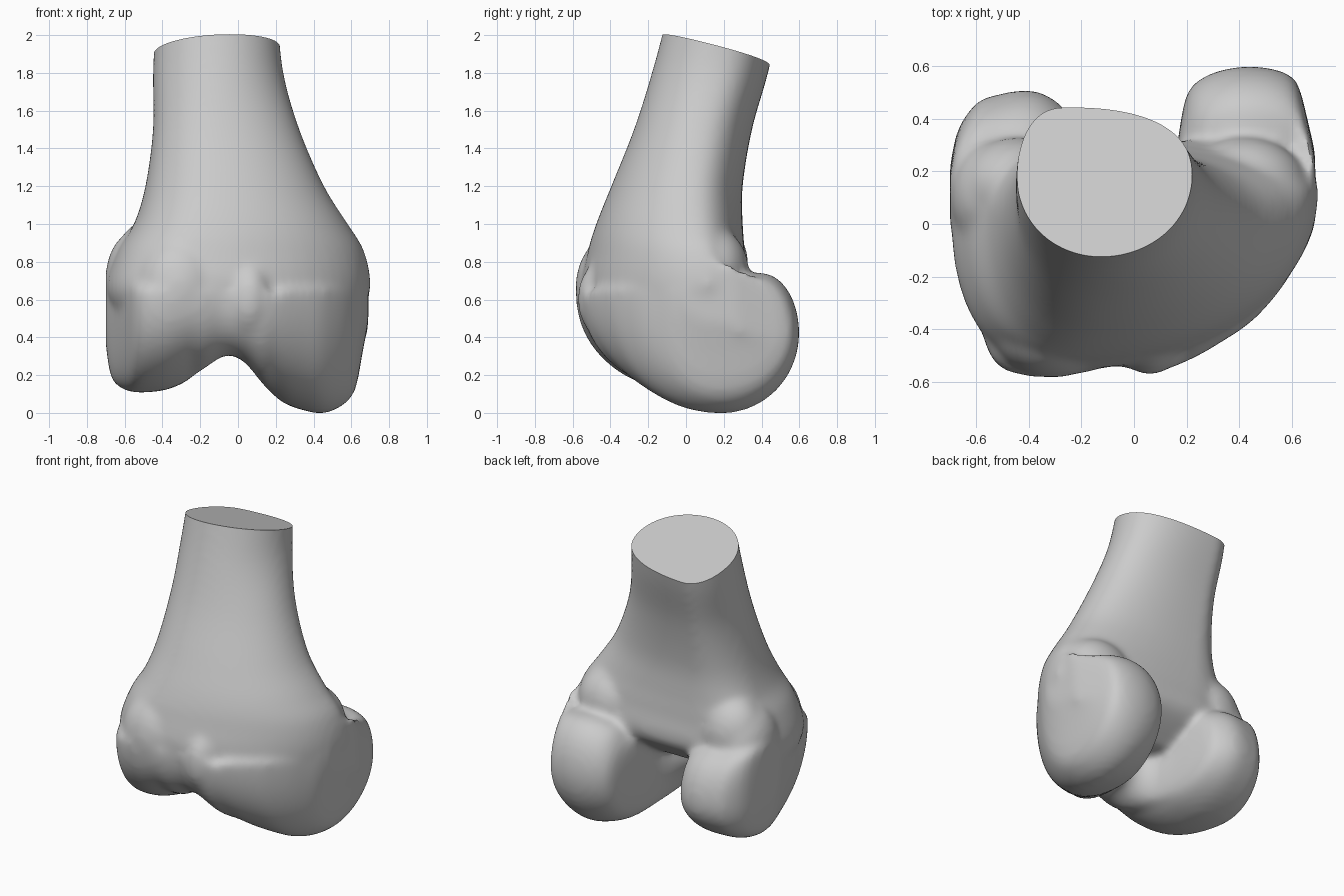
import bpy, bmesh, math
from mathutils import Vector

cube = bpy.data.objects.get("Cube")
if cube:
    bpy.data.objects.remove(cube)

bone_mat = bpy.data.materials.new("bone grey")
bone_mat.use_nodes = True
GREY = (0.6, 0.6, 0.6, 1)
bone_mat.diffuse_color = GREY
bone_mat.node_tree.nodes["Principled BSDF"].inputs["Base Color"].default_value = GREY


def ring(west, south, east, north, powers, steps=16):
    """Closed outline through four extreme points, one superellipse per quarter."""
    pts = []
    quarters = [(west, south, 0), (east, south, 1), (east, north, 0), (west, north, 1)]
    for (side, pole, flip), p in zip(quarters, powers):
        for i in range(steps):
            t = (steps - i if flip else i) / steps * math.pi / 2
            c, s = max(math.cos(t), 0) ** (2 / p), max(math.sin(t), 0) ** (2 / p)
            pts.append((pole[0] + (side[0] - pole[0]) * c,
                        side[1] + (pole[1] - side[1]) * s))
    return pts


def smooth_rows(rows, n=5):
    """Fill in rows of section values along a smooth curve."""
    padded = [rows[0]] + rows + [rows[-1]]
    out = []
    for a, b, c, d in zip(padded, padded[1:], padded[2:], padded[3:]):
        for k in range(n):
            t = k / n
            out.append([q + t / 2 * (r - p + t * (2 * p - 5 * q + 4 * r - s + t * (3 * (q - r) + s - p)))
                        for p, q, r, s in zip(a, b, c, d)])
    return out + [rows[-1]]


def loft(bm, rings):
    """Skin a list of rings and close both ends."""
    loops = [[bm.verts.new(v) for v in r] for r in rings]
    faces = [bm.faces.new(loops[0]), bm.faces.new(loops[-1])]
    for a, b in zip(loops, loops[1:]):
        for i in range(len(a)):
            j = (i + 1) % len(a)
            faces.append(bm.faces.new((a[i], a[j], b[j], b[i])))
    bmesh.ops.recalc_face_normals(bm, faces=faces)


def knob(bm, centre, size):
    """Ellipsoid swelling."""
    made = bmesh.ops.create_icosphere(bm, subdivisions=4, radius=1)["verts"]
    for v in made:
        v.co = Vector(centre) + Vector(a * b for a, b in zip(v.co, size))


bm = bmesh.new()

# Shaft flaring down: height, left, right, front, back, front x, back x, side y, front corner
shaft = [
    (2.10, -.435, .21, -.10, .50, -.12, -.29, .20, 2.0),
    (1.80, -.45, .24, -.18, .435, -.12, -.28, .15, 2.0),
    (1.50, -.45, .325, -.275, .35, -.12, -.27, .06, 2.1),
    (1.20, -.49, .455, -.395, .30, -.12, -.26, .02, 2.2),
    (1.00, -.55, .58, -.475, .30, -.15, -.24, .04, 2.4),
    (.85, -.64, .67, -.52, .31, -.20, -.20, .09, 2.6),
    (.65, -.70, .70, -.55, .31, -.22, -.10, .12, 2.7),
    (.48, -.62, .62, -.46, .10, -.22, -.08, .02, 2.7),
]
loft(bm, [[(x, y, z) for x, y in ring((l, ym), (xf, f), (r, ym), (xb, b), (p, 2, 2.4, 2.1))]
          for z, l, r, f, b, xf, xb, ym, p in smooth_rows(shaft)])

# Condyles and groove, sliced across: x, front, back, bottom, top, bottom y
slices = [
    (-.70, .0, .22, .36, .76, .12),
    (-.67, -.10, .36, .18, .76, .12),
    (-.60, -.34, .46, .12, .75, .08),
    (-.53, -.53, .49, .105, .74, .05),
    (-.40, -.58, .51, .115, .73, .05),
    (-.30, -.58, .47, .15, .70, .05),
    (-.24, -.575, .38, .19, .66, .02),
    (-.18, -.565, .02, .23, .64, -.15),
    (-.07, -.54, -.08, .30, .64, -.25),
    (.03, -.56, -.02, .27, .64, -.2),
    (.13, -.55, .10, .15, .64, -.08),
    (.19, -.53, .46, .09, .62, .12),
    (.25, -.50, .55, .045, .69, .17),
    (.35, -.44, .59, .01, .73, .19),
    (.45, -.37, .60, -.005, .74, .19),
    (.55, -.26, .585, .035, .73, .19),
    (.62, -.15, .54, .12, .72, .18),
    (.66, -.08, .40, .32, .76, .17),
    (.69, .0, .27, .48, .80, .15),
]
loft(bm, [[(x, y, z) for y, z in ring((f, .64), (c, bot), (b, .42), ((c + b) / 2, top), (2.2, 2, 2, 2.2))]
          for x, f, b, bot, top, c in smooth_rows(slices, 3)])

# Swellings: outer sides, above the condyles, and the two lips of the front groove
for centre, size in [((-.52, .10, .72), (.18, .22, .25)),
                     ((.42, .14, .76), (.24, .19, .22)),
                     ((-.44, .14, .78), (.22, .19, .25)),
                     ((-.31, -.40, .66), (.23, .185, .27)),
                     ((.06, -.41, .60), (.13, .165, .22))]:
    knob(bm, centre, size)

mesh = bpy.data.meshes.new("thigh_bone_end")
bm.to_mesh(mesh)
bm.free()
bone = bpy.data.objects.new("thigh_bone_end", mesh)
bpy.context.collection.objects.link(bone)
bpy.context.view_layer.objects.active = bone
bone.select_set(True)

# Fuse the parts into one soft surface
remesh = bone.modifiers.new("fuse", 'REMESH')
remesh.mode = 'VOXEL'
remesh.voxel_size = .02
soften = bone.modifiers.new("soften", 'SMOOTH')
soften.factor = .5
soften.iterations = 14
for m in ("fuse", "soften"):
    bpy.ops.object.modifier_apply(modifier=m)

# Saw the shaft off with a tilted flat cut
bm = bmesh.new()
bm.from_mesh(bone.data)
cut = bmesh.ops.bisect_plane(bm, geom=bm.verts[:] + bm.edges[:] + bm.faces[:],
                             plane_co=(-.1, -.12, 2), plane_no=(-.06, .27, 1), clear_outer=True)
rim = [e for e in cut["geom_cut"] if isinstance(e, bmesh.types.BMEdge)]
bmesh.ops.contextual_create(bm, geom=rim)
low = min(v.co.z for v in bm.verts)
bmesh.ops.translate(bm, verts=bm.verts[:], vec=(0, 0, -low))
bm.to_mesh(bone.data)
bm.free()

bone.data.materials.clear()
bone.data.materials.append(bone_mat)
bpy.ops.object.shade_smooth_by_angle(angle=math.radians(40))
